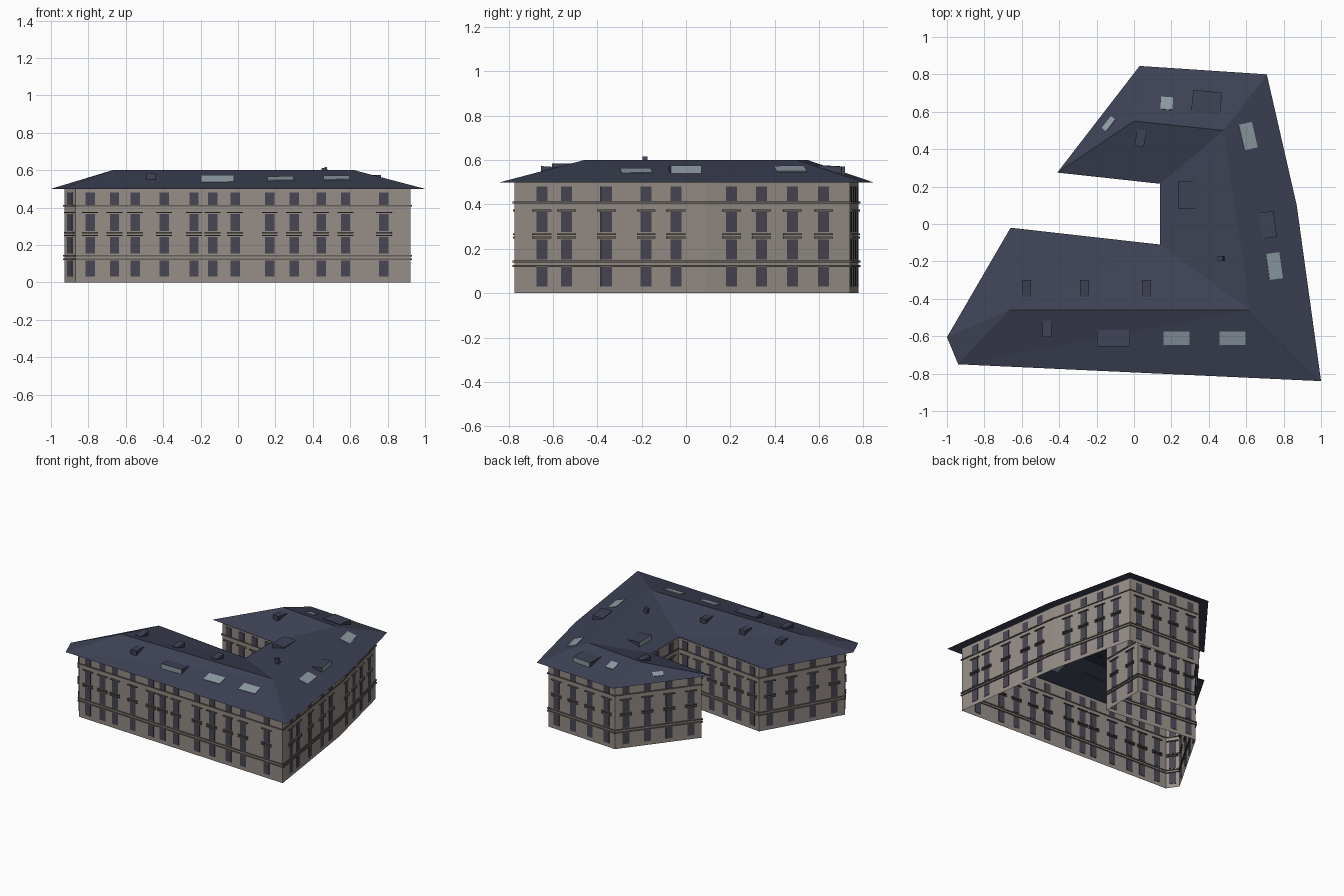
import bpy, bmesh, math
from mathutils import Vector, Matrix
from mathutils.bvhtree import BVHTree

if "Cube" in bpy.data.objects:
    bpy.data.objects.remove(bpy.data.objects["Cube"])


def material(name, rgb):
    m = bpy.data.materials.new(name)
    m.diffuse_color = (*rgb, 1)
    m.use_nodes = True
    m.node_tree.nodes["Principled BSDF"].inputs["Base Color"].default_value = m.diffuse_color
    return m


STONE = material("stone", (0.30, 0.265, 0.24))
TRIM = material("trim", (0.13, 0.115, 0.10))
PANE = material("window_pane", (0.065, 0.06, 0.085))
SLATE = material("slate", (0.048, 0.054, 0.09))
GLASS = material("skylight_glass", (0.27, 0.33, 0.37))


def finish(name, bm, *mats):
    me = bpy.data.meshes.new(name)
    bm.to_mesh(me)
    bm.free()
    for m in mats:
        me.materials.append(m)
    ob = bpy.data.objects.new(name, me)
    bpy.context.collection.objects.link(ob)


def box(bm, frame, loc, size):
    mat = frame @ Matrix.Translation(loc) @ Matrix.Diagonal((*size, 1))
    bmesh.ops.create_cube(bm, size=1, matrix=mat)


# Eave outline, counter-clockwise from the front left corner, and overhang per edge
EAVE = [Vector(p) for p in [(-0.94, -0.75), (1.0, -0.84), (0.87, 0.10), (0.71, 0.80),
                            (0.03, 0.845), (-0.41, 0.275), (0.14, 0.215), (0.14, -0.11),
                            (-0.66, -0.02), (-1.0, -0.605)]]
OVERHANG = [0.062, 0.068, 0.068, 0.065, 0.065, 0.01, 0.01, 0.01, 0.065, 0.067]
N = len(EAVE)


def inward(i):
    d = (EAVE[(i + 1) % N] - EAVE[i]).normalized()
    return Vector((-d.y, d.x))


def inset_corner(i):
    n1, n2 = inward(i - 1), inward(i)
    d1, d2 = OVERHANG[i - 1], OVERHANG[i]
    c = n1.dot(n2)
    return EAVE[i] + (n1 * (d1 - d2 * c) + n2 * (d2 - d1 * c)) / (1 - c * c)


WALL = [inset_corner(i) for i in range(N)]
WALL[0].x = -0.87

# Walls: open shell
bm = bmesh.new()
low = [bm.verts.new((*p, 0)) for p in WALL]
top = [bm.verts.new((*p, 0.503)) for p in WALL]
for i in range(N):
    j = (i + 1) % N
    bm.faces.new((low[i], low[j], top[j], top[i]))
finish("walls", bm, STONE)

# Roof: hipped sheet over the U-shaped plan
RIDGE = [(-0.67, -0.46), (0.62, -0.46), (0.48, 0.50), (0.0, 0.55)]
bm = bmesh.new()
v = [bm.verts.new((*p, 0.5)) for p in EAVE] + [bm.verts.new((*p, 0.6)) for p in RIDGE]
for f in [(0, 1, 11, 10), (1, 2, 11), (2, 12, 11), (2, 3, 12), (3, 4, 13, 12), (4, 5, 13),
          (5, 6, 12, 13), (6, 7, 11, 12), (7, 8, 10, 11), (8, 9, 10), (9, 0, 10)]:
    bm.faces.new([v[k] for k in f])
bmesh.ops.triangulate(bm, faces=bm.faces[:])
roof_tree = BVHTree.FromBMesh(bm)
finish("roof", bm, SLATE)


def on_roof(x, y):
    hit = roof_tree.ray_cast(Vector((x, y, 2)), Vector((0, 0, -1)))
    return hit[0], hit[1]


# Window columns as fractions along each wall
def even(n):
    return [(k + 0.5) / n for k in range(n)]


def along(i, axis, values):
    a, b = WALL[i][axis], WALL[(i + 1) % N][axis]
    return [(t - a) / (b - a) for t in values]


COLUMNS = [along(0, 0, [-0.79, -0.66, -0.55, -0.395, -0.235, -0.135, -0.015,
                        0.17, 0.30, 0.445, 0.575, 0.78]),
           along(1, 1, [-0.65, -0.54, -0.36, -0.18, -0.045]),
           along(2, 1, [0.205, 0.34, 0.48, 0.62]),
           even(4), even(4), even(4), even(2), even(6), even(4), even(1)]
ROWS = [(0.03, 0.117), (0.153, 0.243), (0.275, 0.365), (0.413, 0.48)]
SILLS = [0.251, 0.266, 0.373]
BANDS = [0.123, 0.143, 0.409]

panes, sills, bands = bmesh.new(), bmesh.new(), bmesh.new()
for i in range(N):
    p, q = WALL[i], WALL[(i + 1) % N]
    d = q - p
    frame = Matrix.Translation((*p, 0)) @ Matrix.Rotation(math.atan2(d.y, d.x), 4, 'Z')
    for z in BANDS:
        box(bands, frame, (d.length / 2, 0, z), (d.length + 0.012, 0.014, 0.008))
    for t in COLUMNS[i]:
        x = t * d.length
        for z0, z1 in ROWS:
            box(panes, frame, (x, 0, (z0 + z1) / 2), (0.05, 0.006, z1 - z0))
        for z in SILLS:
            box(sills, frame, (x, 0, z), (0.085, 0.02, 0.007))
finish("windows", panes, PANE)
finish("sills_and_lintels", sills, TRIM)
finish("string_courses", bands, TRIM)

# Skylights lying on the slopes: x, y, turn, width, length
bm = bmesh.new()
for x, y, turn, w, l in [(0.227, -0.61, 0, 0.14, 0.075), (0.527, -0.61, 0, 0.14, 0.075),
                         (0.75, -0.225, 8, 0.075, 0.14), (0.61, 0.47, 13, 0.075, 0.14),
                         (-0.135, 0.535, 52, 0.08, 0.035), (0.175, 0.645, -4, 0.065, 0.07)]:
    loc, nor = on_roof(x, y)
    tilt = Vector((0, 0, 1)).rotation_difference(nor if nor.z > 0 else -nor).to_matrix().to_4x4()
    frame = Matrix.Translation(loc) @ tilt @ Matrix.Rotation(math.radians(turn), 4, 'Z')
    box(bm, frame, (0, 0, 0), (w, l, 0.008))
finish("skylights", bm, GLASS)


# Dormers: wedges running back into the roof, facing the given direction
def dormer(bm, x, y, facing, w, depth, h, glazed):
    a = math.radians(facing)
    f, s = Vector((math.cos(a), math.sin(a), 0)), Vector((-math.sin(a), math.cos(a), 0))
    c = Vector((x, y, 0))
    zf = on_roof(*(c + f * depth / 2).xy)[0].z
    zb = on_roof(*(c - f * depth / 2).xy)[0].z
    ends = []
    for side in (-w / 2, w / 2):
        ends.append([bm.verts.new(c + s * side + f * k * depth / 2 + Vector((0, 0, z)))
                     for k, z in ((1, zf - 0.004), (1, zf + h), (-1, zb + 0.004), (-1, zb - 0.004))])
    l, r = ends
    bm.faces.new(l)
    bm.faces.new(r[::-1])
    for k in range(4):
        m = (k + 1) % 4
        face = bm.faces.new((l[k], r[k], r[m], l[m]))
        face.material_index = 1 if glazed and k == 0 else 0
    bmesh.ops.recalc_face_normals(bm, faces=bm.faces[:])


bm = bmesh.new()
for x, y, facing, w, depth in [(-0.11, -0.61, -90, 0.175, 0.088), (0.715, -0.005, 8, 0.14, 0.08),
                               (0.285, 0.155, 180, 0.145, 0.10), (0.388, 0.65, 84, 0.155, 0.12)]:
    dormer(bm, x, y, facing, w, depth, 0.036, True)
finish("wide_dormers", bm, SLATE, GLASS)

bm = bmesh.new()
for x, y, facing in [(-0.465, -0.56, -90), (-0.575, -0.345, 90), (-0.265, -0.345, 90),
                     (0.067, -0.345, 90), (0.035, 0.46, -100)]:
    dormer(bm, x, y, facing, 0.05, 0.09, 0.035, False)
finish("small_dormers", bm, SLATE)

# Chimney, leaning with the slope
bm = bmesh.new()
loc, nor = on_roof(0.47, -0.185)
box(bm, Matrix.Translation(loc) @ Matrix.Rotation(math.radians(-15), 4, 'Y'),
    (0, 0, 0.015), (0.03, 0.022, 0.05))
finish("chimney", bm, SLATE)
